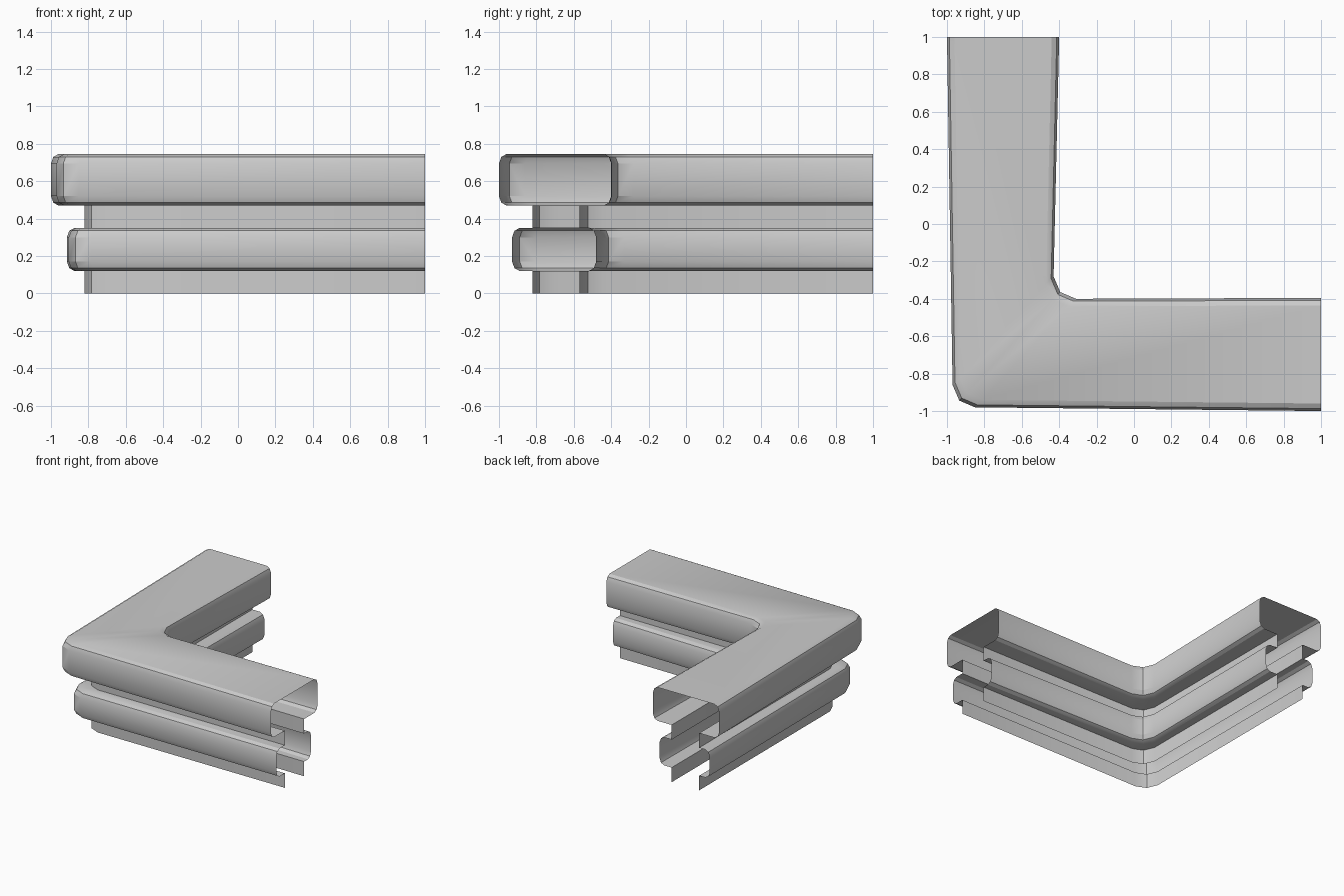
import bpy, bmesh, math

cube = bpy.data.objects.get("Cube")
if cube:
    bpy.data.objects.remove(cube, do_unlink=True)

grey = bpy.data.materials.new("plain grey")
grey.use_nodes = True
COLOR = (0.6, 0.6, 0.6, 1)
grey.diffuse_color = COLOR
grey.node_tree.nodes["Principled BSDF"].inputs["Base Color"].default_value = COLOR

# Wall positions: (west end x, west corner x, south end y, south corner y)
BOX = ((-1.0, -0.97, -1.0, -0.98), (-0.40, -0.43, -0.395, -0.40))
RIB = ((-0.915, -0.905, -0.93, -0.925), (-0.46, -0.47, -0.48, -0.45))
NECK = ((-0.82, -0.82, -0.82, -0.82), (-0.57, -0.57, -0.57, -0.56))
R = 0.12          # corner radius in plan
K = R * 0.3       # middle point of the two-step corner


def wall_path(wall, shift, z):
    """Plan line of one wall: west arm end, rounded corner, south arm end."""
    we, wc, se, sc = (v + shift for v in wall)
    return [(we, 1, z), (wc, sc + R, z), (wc + K, sc + K, z),
            (wc + R, sc, z), (1, se, z)]


def shell(name, levels, cap=False):
    """Stack levels (walls, inset, z) into an open-ended L-shaped shell."""
    bm = bmesh.new()
    rings = []
    for walls, inset, z in levels:
        rings.append([[bm.verts.new(p) for p in wall_path(wall, s * inset, z)]
                      for wall, s in zip(walls, (1, -1))])
    for low, high in zip(rings, rings[1:]):
        for side in (0, 1):
            a, b = low[side], high[side]
            for i in range(len(a) - 1):
                quad = [a[i], a[i + 1], b[i + 1], b[i]]
                bm.faces.new(quad if side == 0 else quad[::-1])
    if cap:
        o, n = rings[-1]
        for i in range(len(o) - 1):
            bm.faces.new([o[i], o[i + 1], n[i + 1], n[i]])
    mesh = bpy.data.meshes.new(name)
    bm.to_mesh(mesh)
    bm.free()
    mesh.materials.append(grey)
    obj = bpy.data.objects.new(name, mesh)
    bpy.context.collection.objects.link(obj)
    bpy.ops.object.select_all(action='DESELECT')
    obj.select_set(True)
    bpy.context.view_layer.objects.active = obj
    bpy.ops.object.shade_smooth_by_angle(angle=math.radians(25))


def rounded(walls, z0, z1):
    """Levels of a band with softened lower and upper edges."""
    edge = [(0.04, 0), (0.013, 0.015), (0, 0.05)]
    return ([(walls, i, z0 + d) for i, d in edge] +
            [(walls, i, z1 - d) for i, d in reversed(edge)])


# Narrow walls below and between the bands
shell("lower_neck", [(NECK, 0, 0), (NECK, 0, 0.12)])
shell("upper_neck", [(NECK, 0, 0.35), (NECK, 0, 0.47)])
# Middle band, with ledges back to the neck
shell("middle_band", [(NECK, 0, 0.12)] + rounded(RIB, 0.12, 0.35) + [(NECK, 0, 0.35)])
# Wide top band with a closed top
shell("top_band", [(NECK, 0, 0.47)] + rounded(BOX, 0.47, 0.745), cap=True)
